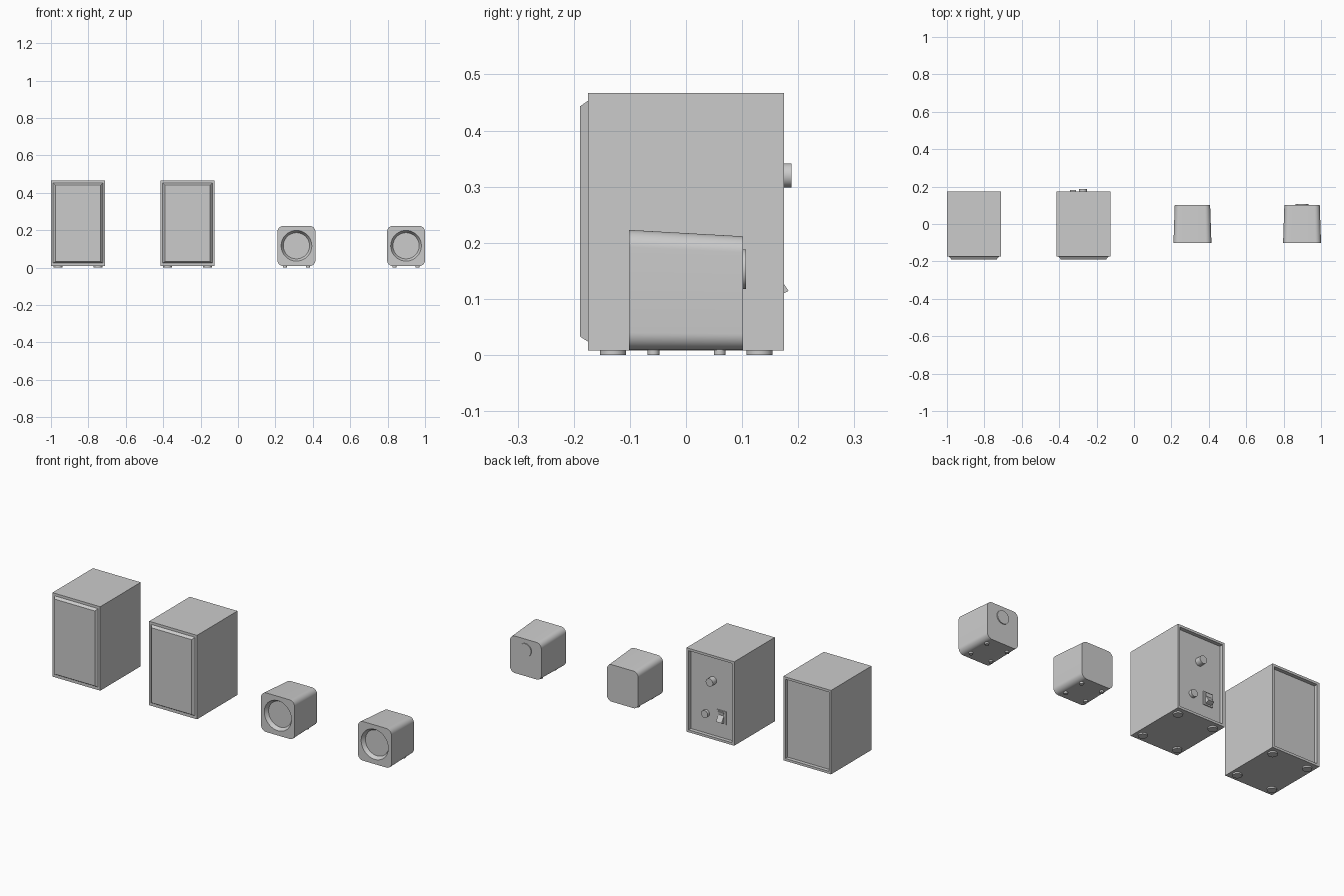
import bpy, bmesh
from math import pi, cos, sin, radians

if "Cube" in bpy.data.objects:
    bpy.data.objects.remove(bpy.data.objects["Cube"])


def loft(name, rings, smooth=False):
    """Closed solid skinned through rings of equal point count."""
    bm = bmesh.new()
    vs = [[bm.verts.new(p) for p in r] for r in rings]
    n = len(vs[0])
    for a, b in zip(vs, vs[1:]):
        for i in range(n):
            j = (i + 1) % n
            bm.faces.new((a[i], a[j], b[j], b[i]))
    bm.faces.new(vs[0][::-1])
    bm.faces.new(vs[-1])
    bmesh.ops.recalc_face_normals(bm, faces=bm.faces)
    me = bpy.data.meshes.new(name)
    bm.to_mesh(me)
    bm.free()
    ob = bpy.data.objects.new(name, me)
    bpy.context.collection.objects.link(ob)
    if smooth:
        bpy.ops.object.select_all(action='DESELECT')
        ob.select_set(True)
        bpy.context.view_layer.objects.active = ob
        bpy.ops.object.shade_smooth_by_angle(angle=radians(30))
    return ob


def rect(cx, hw, y, z0, z1):
    return [(cx - hw, y, z0), (cx + hw, y, z0), (cx + hw, y, z1), (cx - hw, y, z1)]


def circle(cx, y, cz, r, n=48):
    return [(cx + r * cos((i + .5) * 2 * pi / n), y, cz + r * sin((i + .5) * 2 * pi / n))
            for i in range(n)]


def round_rect(cx, hw, y, z0, z1, r, k=12):
    pts = []
    corners = [(cx + hw - r, z1 - r), (cx - hw + r, z1 - r),
               (cx - hw + r, z0 + r), (cx + hw - r, z0 + r)]
    for c, (x, z) in enumerate(corners):
        for i in range(k):
            a = (c + i / (k - 1)) * pi / 2
            pts.append((x + r * cos(a), y, z + r * sin(a)))
    return pts


def disc(name, cx, cz, r, y0, y1):
    loft(name, [circle(cx, y0, cz, r), circle(cx, y1, cz, r)], True)


def feet(name, cx, dx, ys, r, h):
    for sx in (-1, 1):
        for y in ys:
            ring = [[(px, y + pz, z) for px, _, pz in circle(cx + sx * dx, 0, 0, r, 32)]
                    for z in (0, h)]
            loft(name, ring, True)


def large_speaker(cx):
    hw, z0, z1, t = .1445, .008, .467, .013
    # cabinet with recessed back
    loft("large_cabinet", [
        rect(cx, hw, -.175, z0, z1), rect(cx, hw, .175, z0, z1),
        rect(cx, hw - t, .175, z0 + t, z1 - t), rect(cx, hw - t, .155, z0 + t, z1 - t)])
    # bevelled front grille
    loft("front_grille", [
        rect(cx, hw - .012, -.174, .024, .453), rect(cx, hw - .012, -.175, .024, .453),
        rect(cx, hw - .023, -.189, .033, .443)])
    feet("large_foot", cx, .107, (-.13, .131), .0235, .01)


def small_speaker(cx):
    # tapered rounded shell with conical front recess
    loft("small_cabinet", [
        round_rect(cx, .0945, .102, .009, .2115, .029),
        round_rect(cx, .1015, -.102, .009, .223, .031),
        circle(cx, -.102, .117, .082), circle(cx, -.082, .117, .070)], True)
    feet("small_foot", cx, .062, (-.058, .06), .0105, .011)


for cx in (-.8555, -.27):
    large_speaker(cx)
for cx in (.3125, .8985):
    small_speaker(cx)

# rear controls of the powered large speaker
disc("volume_knob", -.2725, .32, .0215, .154, .188)
disc("input_jack", -.231, .13, .02, .154, .171)
loft("switch_frame", [rect(-.326, .028, .154, .098, .17), rect(-.326, .028, .16, .098, .17)])
profile = [(.156, .104), (.175, .1105), (.183, .114), (.162, .146), (.165, .164), (.156, .164)]
loft("switch_rocker", [[(x, y, z) for y, z in profile] for x in (-.343, -.309)])

# rear disc of the outer small speaker
disc("rear_disc", .8985, .153, .0355, .098, .107)
